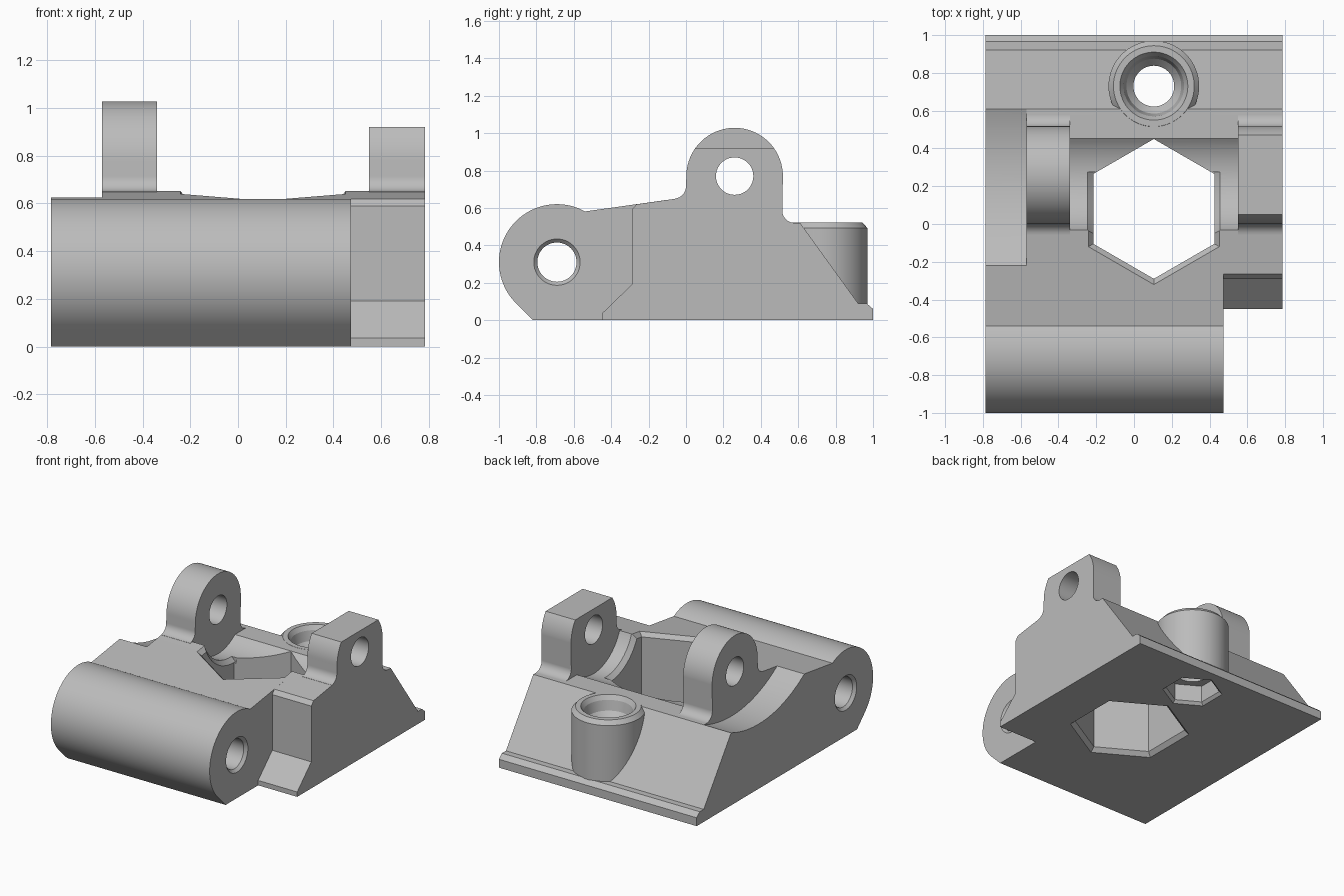
import bpy, bmesh, math

cube = bpy.data.objects.get("Cube")
if cube:
    bpy.data.objects.remove(cube, do_unlink=True)

grey = bpy.data.materials.new("plain grey")
grey.use_nodes = True
grey.diffuse_color = (0.5, 0.5, 0.5, 1)
grey.node_tree.nodes["Principled BSDF"].inputs["Base Color"].default_value = (0.5, 0.5, 0.5, 1)

LEFT, RIGHT = 0.785, -0.785
PIVOT = (0.26, 0.77)      # ear pin axis (y, z)
HINGE = (-0.69, 0.31)     # hinge pin axis (y, z)
HEX = (0.105, 0.08)       # large hexagonal opening (x, y)
TUBE = (0.105, 0.73)      # screw tube (x, y)


def arc(centre, r, start, end, n=24):
    angles = [math.radians(start + (end - start) * i / n) for i in range(n + 1)]
    return [(centre[0] + r * math.cos(a), centre[1] + r * math.sin(a)) for a in angles]


def circle(centre, r, n=64):
    return arc(centre, r, 0, 360, n)[:-1]


def hexagon(r, centre=HEX):
    return arc(centre, r, 30, 390, 6)[:-1]


def loft(name, rings):
    """Closed solid through rings of equal point count."""
    bm = bmesh.new()
    loops = [[bm.verts.new(p) for p in ring] for ring in rings]
    bm.faces.new(loops[0])
    bm.faces.new(loops[-1])
    for a, b in zip(loops, loops[1:]):
        for i in range(len(a)):
            j = (i + 1) % len(a)
            bm.faces.new((a[i], a[j], b[j], b[i]))
    bmesh.ops.recalc_face_normals(bm, faces=bm.faces)
    mesh = bpy.data.meshes.new(name)
    bm.to_mesh(mesh)
    bm.free()
    mesh.materials.append(grey)
    obj = bpy.data.objects.new(name, mesh)
    bpy.context.collection.objects.link(obj)
    return obj


def along_x(name, *sections):
    return loft(name, [[(x, y, z) for y, z in pts] for x, pts in sections])


def along_z(name, *sections):
    return loft(name, [[(x, y, z) for x, y in pts] for z, pts in sections])


def combine(target, tool, operation):
    tool.hide_render = True
    mod = target.modifiers.new("combine", 'BOOLEAN')
    mod.operation, mod.solver, mod.object = operation, 'EXACT', tool
    bpy.context.view_layer.objects.active = target
    bpy.ops.object.modifier_apply(modifier=mod.name)
    bpy.data.objects.remove(tool, do_unlink=True)


def deck(y):
    """Height of the sloping front deck."""
    return 0.58 + 0.143 * (y + 0.54)


# Main wedge body with sloped back and lip
profile = [(-0.45, 0), (-0.45, 0.035), (-0.29, 0.19), (-0.29, 0.59), (-0.265, deck(-0.265)),
           (0.2, deck(0.2)), (0.3, 0.52), (0.61, 0.52), (0.92, 0.09), (0.965, 0.09),
           (1, 0.06), (1, 0)]
body = along_x("bracket_body", (RIGHT, profile), (LEFT, profile))

# Hinge barrel
profile = arc(HINGE, 0.31, 61, 225, 48) + [(-0.818, 0), (-0.1, 0), (-0.1, deck(-0.1))]
combine(body, along_x("hinge_barrel", (RIGHT, profile), (0.475, profile)), 'UNION')

# Clearance scoops: between the ears and at the right edge
ring = circle(PIVOT, 0.315, 96)
combine(body, along_x("middle_scoop", (-0.34, ring), (0.55, ring)), 'DIFFERENCE')
ring = circle((0.296, 1.364), 0.9, 160)
combine(body, along_x("edge_scoop", (-0.9, ring), (-0.57, ring)), 'DIFFERENCE')

# Ears: the right one round, the left one cut flat on top
foot = [(0.575, 0.4), (0.575, 0.52)] + arc((0.58, 0.585), 0.065, 270, 180, 10)
heel = arc((-0.065, 0.715), 0.065, 0, -82, 10) + [(-0.056, 0.4)]
round_top = arc(PIVOT, 0.258, 0, 180, 48)
flat_top = arc(PIVOT, 0.258, 0, 35.5, 10) + arc(PIVOT, 0.258, 144.5, 180, 10)
for name, x0, x1, top in (("right_ear", -0.57, -0.34, round_top),
                          ("left_ear", 0.55, LEFT, flat_top)):
    profile = foot + top + heel
    combine(body, along_x(name, (x0, profile), (x1, profile)), 'UNION')

# Screw tube on the back slope
combine(body, along_z("screw_tube", (0.03, circle(TUBE, 0.24)), (0.492, circle(TUBE, 0.24)),
                      (0.521, circle(TUBE, 0.214))), 'UNION')

# Pin holes
ring = circle(PIVOT, 0.1, 48)
combine(body, along_x("ear_pin_hole", (-1, ring), (1, ring)), 'DIFFERENCE')
wide, narrow = circle(HINGE, 0.124, 48), circle(HINGE, 0.105, 48)
combine(body, along_x("hinge_pin_hole", (-0.8, wide), (RIGHT, wide), (-0.765, narrow),
                      (0.455, narrow), (0.475, wide), (0.49, wide)), 'DIFFERENCE')

# Screw bore with countersunk mouth and hexagonal nut pocket
sections = [(-0.1, 0.108), (0.38, 0.108), (0.42, 0.145), (0.49, 0.16), (0.521, 0.18), (0.6, 0.18)]
combine(body, along_z("screw_bore", *[(z, circle(TUBE, r)) for z, r in sections]), 'DIFFERENCE')
pocket = [(-0.1, 0.2), (0, 0.2), (0.02, 0.18), (0.14, 0.18)]
combine(body, along_z("nut_pocket", *[(z, hexagon(r, TUBE)) for z, r in pocket]), 'DIFFERENCE')

# Large hexagonal opening, bevelled below
opening = [(-0.1, 0.4), (0, 0.4), (0.03, 0.37), (1.2, 0.37)]
combine(body, along_z("hex_opening", *[(z, hexagon(r)) for z, r in opening]), 'DIFFERENCE')

# Bevel of the opening where it meets the deck
rings = [[(x, y, deck(y) + dz) for x, y in hexagon(r)]
         for dz, r in ((-0.03, 0.37), (0.03, 0.43))]
combine(body, loft("deck_bevel", rings), 'DIFFERENCE')

# Bevels of the opening where it meets the middle scoop
for side in (-1, 1):
    edge = HEX[0] + side * 0.32
    sections = [(edge + side * dx, arc(PIVOT, r, 200, 273, 24) + [PIVOT])
                for dx, r in ((0.03, 0.315), (-0.01, 0.355))]
    combine(body, along_x("scoop_bevel", *sections), 'DIFFERENCE')

# Shading
bpy.ops.object.select_all(action='DESELECT')
body.select_set(True)
bpy.context.view_layer.objects.active = body
bpy.ops.object.shade_smooth_by_angle(angle=math.radians(20))
weighted = body.modifiers.new("weighted normals", 'WEIGHTED_NORMAL')
weighted.keep_sharp = True
